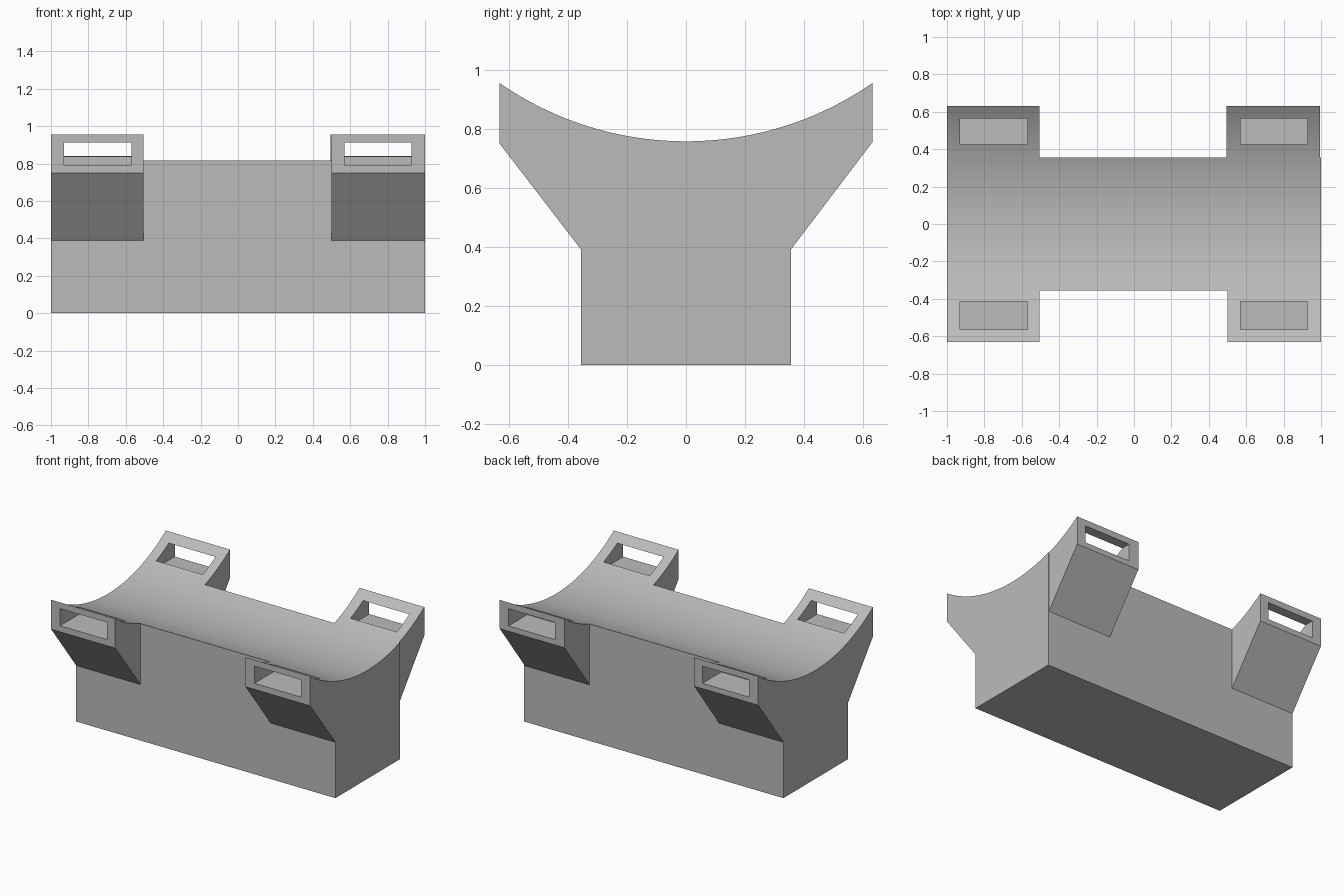
import bpy
import bmesh
import math

if "Cube" in bpy.data.objects:
    bpy.data.objects.remove(bpy.data.objects["Cube"], do_unlink=True)

grey = bpy.data.materials.new("plain grey")
grey.use_nodes = True
grey.diffuse_color = (0.5, 0.5, 0.5, 1)
grey.node_tree.nodes["Principled BSDF"].inputs["Base Color"].default_value = grey.diffuse_color


def make_object(name, bm):
    bmesh.ops.recalc_face_normals(bm, faces=bm.faces)
    mesh = bpy.data.meshes.new(name)
    bm.to_mesh(mesh)
    bm.free()
    mesh.materials.append(grey)
    obj = bpy.data.objects.new(name, mesh)
    bpy.context.collection.objects.link(obj)
    return obj


# Cradle block: side profile with a round hollow on top, extruded along x
HALF, BODY, RADIUS, LOW = 0.632, 0.355, 1.108, 0.757
STEPS = 48
profile = [(-HALF, 0.75), (-BODY, 0.39), (-BODY, 0), (BODY, 0), (BODY, 0.39), (HALF, 0.755)]
sweep = math.asin(HALF / RADIUS)
for i in range(STEPS + 1):
    a = sweep * (1 - 2 * i / STEPS)
    profile.append((RADIUS * math.sin(a), LOW + RADIUS * (1 - math.cos(a))))

bm = bmesh.new()
face = bm.faces.new([bm.verts.new((-1, y, z)) for y, z in profile])
side = bmesh.ops.extrude_face_region(bm, geom=[face])
bmesh.ops.translate(bm, vec=(2, 0, 0),
                    verts=[v for v in side["geom"] if isinstance(v, bmesh.types.BMVert)])
cradle = make_object("cradle_block", bm)


# Cutters: gaps between the arms, strap slots, and one slightly inset arm
def add_box(bm, x, y, z):
    verts = bmesh.ops.create_cube(bm, size=1)["verts"]
    for v in verts:
        v.co = [r[0] if c < 0 else r[1] for c, r in zip(v.co, (x, y, z))]


cut = bmesh.new()
add_box(cut, (-0.505, 0.5), (-0.8, -BODY), (0.2, 1.2))
add_box(cut, (-0.505, 0.495), (BODY, 0.8), (0.2, 1.2))
add_box(cut, (0.995, 1.1), (BODY, 0.8), (0.2, 1.2))
for x in ((-0.93, -0.57), (0.57, 0.927)):
    add_box(cut, x, (-0.8, -0.415), (0.792, 0.912))
    add_box(cut, x, (0.425, 0.8), (0.792, 0.912))
cutter = make_object("arm_and_slot_cutter", cut)
cutter.hide_render = True

# Apply the cut and smooth the hollow
boolean = cradle.modifiers.new("cut", "BOOLEAN")
boolean.operation = "DIFFERENCE"
boolean.solver = "EXACT"
boolean.object = cutter
bpy.ops.object.select_all(action="DESELECT")
bpy.context.view_layer.objects.active = cradle
cradle.select_set(True)
bpy.ops.object.modifier_apply(modifier="cut")
bpy.data.objects.remove(cutter, do_unlink=True)
bpy.ops.object.shade_smooth_by_angle(angle=math.radians(20))
